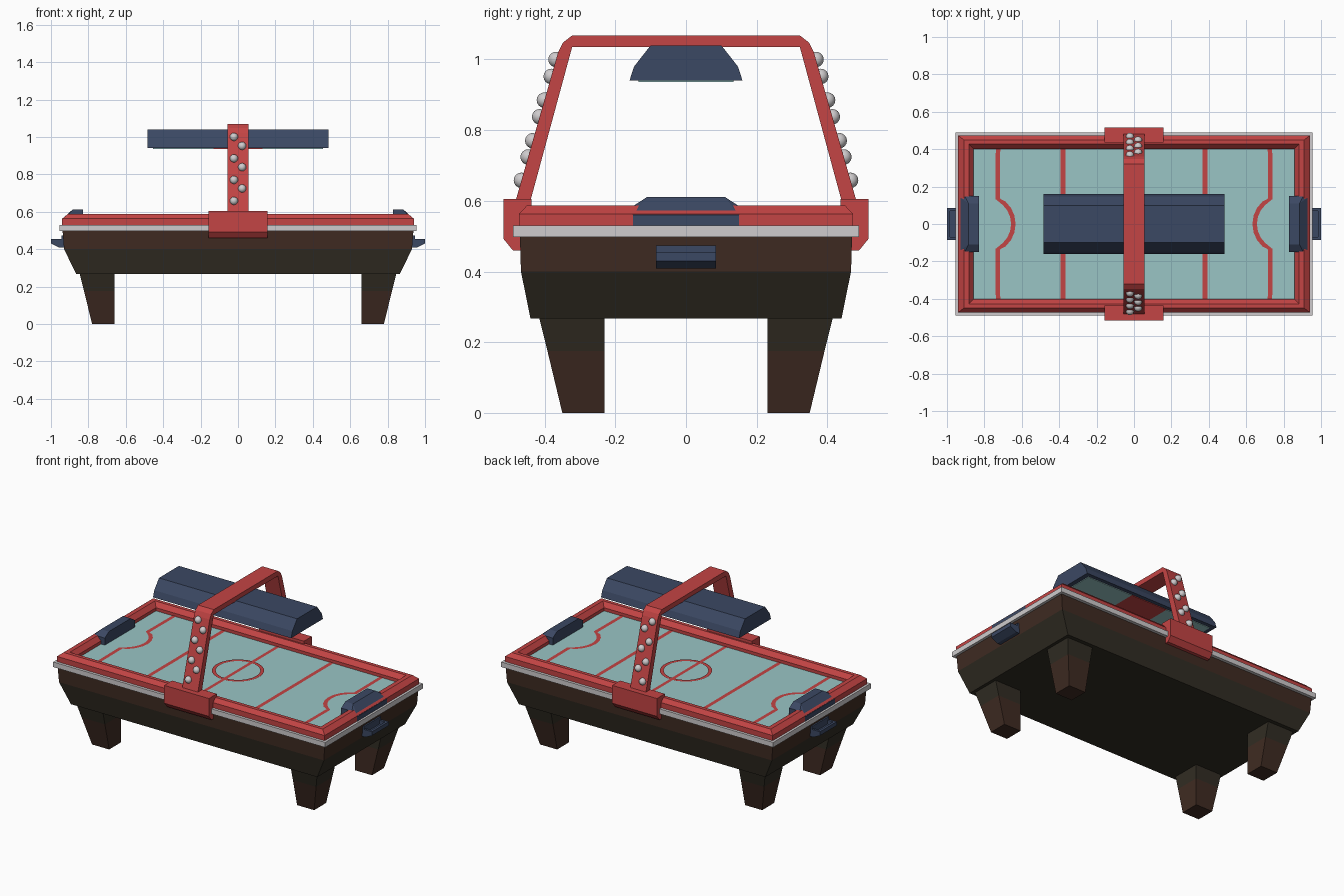
import bpy, bmesh, math
from mathutils import Vector

if "Cube" in bpy.data.objects:
    bpy.data.objects.remove(bpy.data.objects["Cube"])


def mat(name, rgb):
    m = bpy.data.materials.new(name)
    m.diffuse_color = (*rgb, 1)
    m.use_nodes = True
    m.node_tree.nodes["Principled BSDF"].inputs["Base Color"].default_value = m.diffuse_color
    return m


RED = mat("red", (0.55, 0.058, 0.058))
NAVY = mat("navy", (0.044, 0.065, 0.125))
TEAL = mat("ice teal", (0.32, 0.56, 0.56))
METAL = mat("light metal", (0.62, 0.60, 0.61))
BROWN = mat("red brown", (0.050, 0.024, 0.016))
DARK = mat("dark olive brown", (0.031, 0.026, 0.017))


def finish(name, bm, mats, rule=None):
    bmesh.ops.recalc_face_normals(bm, faces=bm.faces)
    me = bpy.data.meshes.new(name)
    if rule:
        for f in bm.faces:
            f.material_index = rule(f.calc_center_median())
    bm.to_mesh(me)
    bm.free()
    for m in mats:
        me.materials.append(m)
    ob = bpy.data.objects.new(name, me)
    bpy.context.collection.objects.link(ob)
    return ob


def loft(name, rings, mats, closed=False, rule=None):
    """Rectangular rings (x0, x1, y0, y1, z) joined in order."""
    bm = bmesh.new()
    vs = [[bm.verts.new((x, y, z)) for x, y in ((a, c), (b, c), (b, d), (a, d))]
          for a, b, c, d, z in rings]
    n = len(vs)
    for i in range(n if closed else n - 1):
        p, q = vs[i], vs[(i + 1) % n]
        for j in range(4):
            k = (j + 1) % 4
            bm.faces.new((p[j], p[k], q[k], q[j]))
    if not closed:
        bm.faces.new(vs[0])
        bm.faces.new(vs[-1])
    return finish(name, bm, mats, rule)


def centred(rings):
    return [(-x, x, -y, y, z) for x, y, z in rings]


def prism(name, yz, half, m):
    """(y, z) outline extruded along x from -half to half."""
    bm = bmesh.new()
    f = bm.faces.new([bm.verts.new((-half, y, z)) for y, z in yz])
    r = bmesh.ops.extrude_face_region(bm, geom=[f])
    bmesh.ops.translate(bm, vec=(2 * half, 0, 0),
                        verts=[v for v in r["geom"] if isinstance(v, bmesh.types.BMVert)])
    return finish(name, bm, [m])


def hull(name, pts, m):
    bm = bmesh.new()
    for p in pts:
        bm.verts.new(p)
    bmesh.ops.convex_hull(bm, input=bm.verts)
    bmesh.ops.dissolve_limit(bm, angle_limit=0.02, verts=bm.verts, edges=bm.edges)
    return finish(name, bm, [m])


def ribbon(name, pts, w, z, m):
    """Flat painted line of width w along 2D points."""
    bm = bmesh.new()
    rows = []
    for i, p in enumerate(pts):
        a, b = Vector(pts[max(i - 1, 0)]), Vector(pts[min(i + 1, len(pts) - 1)])
        t = (b - a).normalized() * w / 2
        rows.append([bm.verts.new((p[0] - t.y, p[1] + t.x, z)),
                     bm.verts.new((p[0] + t.y, p[1] - t.x, z))])
    for p, q in zip(rows, rows[1:]):
        bm.faces.new((p[0], p[1], q[1], q[0]))
    ob = finish(name, bm, [m])
    if ob.data.polygons[0].normal.z < 0:
        ob.data.flip_normals()
    return ob


# Cabinet: brown upper band, darker tapered base
loft("cabinet", centred([(0.865, 0.44, 0.267), (0.93, 0.467, 0.40), (0.938, 0.47, 0.50)]),
     [DARK, BROWN], rule=lambda c: int(c.z > 0.4))

# Metal trim and playing surface
loft("metal_trim", centred([(0.955, 0.49, 0.498), (0.955, 0.49, 0.53)]), [METAL])
loft("playing_surface", centred([(0.87, 0.415, 0.525), (0.87, 0.415, 0.54)]), [TEAL])

# Bevelled rail
loft("rail", centred([(0.94, 0.473, 0.53), (0.94, 0.473, 0.563), (0.91, 0.45, 0.587),
                      (0.882, 0.427, 0.587), (0.857, 0.402, 0.56), (0.857, 0.402, 0.53)]),
     [RED], closed=True)

# Painted lines
LZ = 0.543
ribbon("centre_line", [(0, -0.40), (0, 0.40)], 0.022, LZ, RED)
ribbon("centre_circle", [(0.14 * math.cos(i * math.pi / 12), 0.14 * math.sin(i * math.pi / 12))
                         for i in range(25)], 0.022, LZ + 0.001, RED)
for s in (-1, 1):
    side = "left" if s < 0 else "right"
    ribbon(side + "_zone_line", [(s * 0.38, -0.40), (s * 0.38, 0.40)], 0.025, LZ, RED)
    arc = [(s * (0.795 - 0.15 * math.cos(a)), 0.15 * math.sin(a))
           for a in [math.radians(-64 + 16 * i) for i in range(9)]]
    ribbon(side + "_goal_line", [(s * 0.727, -0.40), *arc, (s * 0.727, 0.40)], 0.024, LZ, RED)

    # Goal block over the end rail
    hull(side + "_goal", [(s * x, t * y, z) for t in (-1, 1) for x, y, z in (
        (0.83, 0.15, 0.53), (0.942, 0.15, 0.53), (0.83, 0.15, 0.585), (0.942, 0.15, 0.56),
        (0.905, 0.15, 0.585), (0.83, 0.11, 0.611), (0.885, 0.11, 0.611))], NAVY)

    # Puck tray on the end, with a sunk top
    loft(side + "_tray_back", [(*sorted((s * 0.91, s * 0.945)), -0.085, 0.085, z)
                               for z in (0.41, 0.473)], [NAVY])
    loft(side + "_puck_tray",
         [(*sorted((s * a, s * b)), -y, y, z) for a, b, y, z in (
             (0.91, 0.955, 0.085, 0.408), (0.91, 1.0, 0.085, 0.43), (0.91, 1.0, 0.085, 0.455),
             (0.945, 0.985, 0.07, 0.455), (0.945, 0.985, 0.07, 0.43))], [NAVY])

# Tapered legs, upright on the inner sides
for sx in (-1, 1):
    for sy in (-1, 1):
        name = ("front" if sy < 0 else "back") + ("_left" if sx < 0 else "_right") + "_leg"
        loft(name, [(*sorted((sx * 0.66, sx * x)), *sorted((sy * 0.23, sy * y)), z)
                    for x, y, z in ((0.78, 0.35, 0), (0.823, 0.392, 0.175), (0.846, 0.415, 0.268))],
             [BROWN, DARK], rule=lambda c: int(c.z > 0.175))

# Side brackets holding the arch
for s in (-1, 1):
    prism("front_bracket" if s < 0 else "back_bracket",
          [(s * y, z) for y, z in ((0.437, 0.605), (0.516, 0.605), (0.516, 0.492),
                                   (0.49, 0.46), (0.437, 0.46))], 0.157, RED)

# Overhead arch
outer = [(0.485, 0.59), (0.362, 1.02), (0.348, 1.048), (0.322, 1.068)]
inner = [(0.322, 1.036), (0.443, 0.59)]
half = outer[::-1] + inner[::-1]
prism("arch", [(-y, z) for y, z in outer] + [(y, z) for y, z in outer[::-1]]
      + [(y, z) for y, z in inner[::-1]] + [(-y, z) for y, z in inner], 0.055, RED)

# Round score bulbs on both arch legs
for s in (-1, 1):
    bm = bmesh.new()
    for i, z in enumerate((1.0, 0.952, 0.885, 0.838, 0.77, 0.724, 0.658)):
        y = 0.485 - (z - 0.59) * 0.123 / 0.43
        r = bmesh.ops.create_uvsphere(bm, u_segments=12, v_segments=8, radius=0.022)
        bmesh.ops.translate(bm, verts=r["verts"], vec=(0.022 if i % 2 else -0.022, s * y, z))
    for f in bm.faces:
        f.smooth = True
    finish("front_bulbs" if s < 0 else "back_bulbs", bm, [METAL])

# Overhead lamp with light panels and a red centre below
lamp = [(0.16, 0.94), (0.147, 0.98), (0.10, 1.04)]
prism("lamp_hood", [(y, z) for y, z in lamp] + [(-y, z) for y, z in lamp[::-1]], 0.485, NAVY)
loft("lamp_centre_panel", [(-0.13, 0.13, -0.135, 0.135, z) for z in (0.936, 0.941)], [RED])
for s in (-1, 1):
    loft("left_lamp_panel" if s < 0 else "right_lamp_panel",
         [(*sorted((s * 0.13, s * 0.455)), -0.135, 0.135, z) for z in (0.936, 0.941)], [TEAL])
